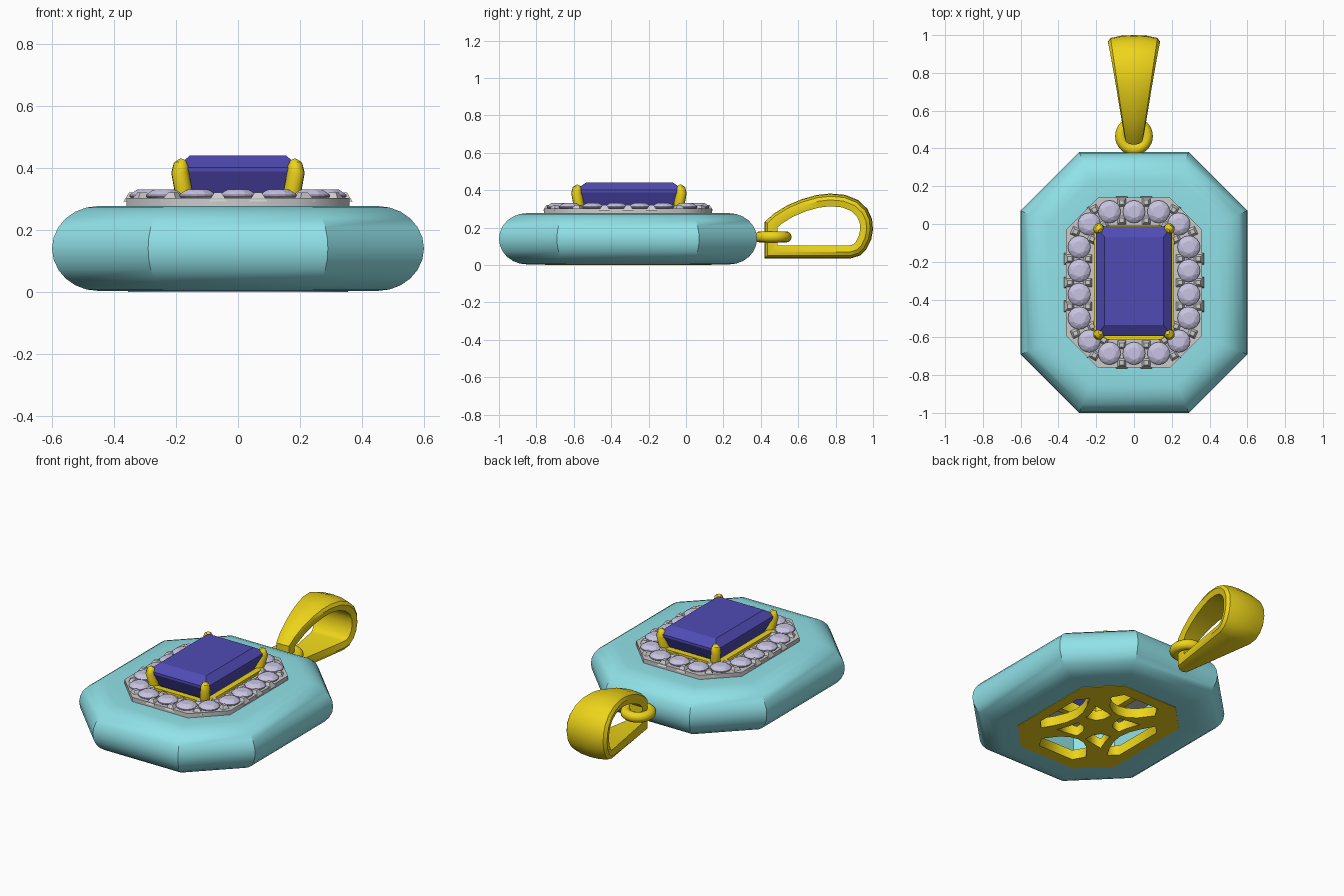
import bpy, bmesh, math
from mathutils import Vector, Matrix

if "Cube" in bpy.data.objects:
    bpy.data.objects.remove(bpy.data.objects["Cube"])

CY = -0.31  # centre of the pendant in y


def mat(name, rgb):
    m = bpy.data.materials.new(name)
    m.diffuse_color = (*rgb, 1)
    m.use_nodes = True
    m.node_tree.nodes["Principled BSDF"].inputs["Base Color"].default_value = m.diffuse_color
    return m


GOLD = mat("gold", (0.85, 0.66, 0.01))
CYAN = mat("turquoise", (0.28, 0.76, 0.81))
BLUE = mat("blue_stone", (0.08, 0.07, 0.46))
PALE = mat("pale_stone", (0.58, 0.55, 0.76))


def add(name, mesh, material=None, loc=(0, 0, 0), smooth=None):
    ob = bpy.data.objects.new(name, mesh)
    bpy.context.collection.objects.link(ob)
    ob.location = loc
    if material and not mesh.materials:
        mesh.materials.append(material)
    if smooth:
        bpy.ops.object.select_all(action='DESELECT')
        ob.select_set(True)
        bpy.context.view_layer.objects.active = ob
        bpy.ops.object.shade_smooth_by_angle(angle=math.radians(smooth))
    return ob


def from_bm(name, bm):
    bmesh.ops.recalc_face_normals(bm, faces=bm.faces)
    me = bpy.data.meshes.new(name)
    bm.to_mesh(me)
    bm.free()
    return me


def loft(name, loops, wrap):
    """Skin equal-sized closed loops; wrap joins last to first, else cap ends."""
    bm = bmesh.new()
    rows = [[bm.verts.new(p) for p in lp] for lp in loops]
    n = len(rows[0])
    for i in range(len(rows) if wrap else len(rows) - 1):
        a, b = rows[i], rows[(i + 1) % len(rows)]
        for j in range(n):
            k = (j + 1) % n
            bm.faces.new((a[j], a[k], b[k], b[j]))
    if not wrap:
        bm.faces.new(rows[0])
        bm.faces.new(rows[-1])
    return from_bm(name, bm)


def octagon(d):
    """Body outline moved inward by d."""
    hx, hy, c = 0.6 - d, 0.69 - d, 0.31 - d * (2 - math.sqrt(2))
    q = [(hx, hy - c), (hx - c, hy)]
    return (q + [(-x, y) for x, y in q[::-1]] + [(-x, -y) for x, y in q]
            + [(x, -y) for x, y in q[::-1]])


def rect(hx, hy):
    return [(hx, hy), (-hx, hy), (-hx, -hy), (hx, -hy)]


def curve_mesh(name, curve):
    tmp = bpy.data.objects.new(name, curve)
    bpy.context.collection.objects.link(tmp)
    dg = bpy.context.evaluated_depsgraph_get()
    me = bpy.data.meshes.new_from_object(tmp.evaluated_get(dg))
    bpy.data.objects.remove(tmp)
    return me


def plate(name, outlines, z0, z1, material):
    """Flat slab: first outline is the edge, the rest are holes."""
    cu = bpy.data.curves.new(name, 'CURVE')
    cu.dimensions, cu.fill_mode, cu.extrude = '2D', 'BOTH', (z1 - z0) / 2
    for pts in outlines:
        s = cu.splines.new('POLY')
        s.points.add(len(pts) - 1)
        for p, (x, y) in zip(s.points, pts):
            p.co = (x, y, 0, 1)
        s.use_cyclic_u = True
    return add(name, curve_mesh(name, cu), material, (0, CY, (z0 + z1) / 2))


# Rounded octagonal body with an open bore
angles = [math.radians(-90 + 15 * i) for i in range(13)]
prof = [(0.15 - 0.15 * math.cos(a), 0.14 + 0.137 * math.sin(a)) for a in angles]
prof += [(0.25, 0.277), (0.25, 0.003)]
add("body", loft("body", [[(x, y + CY, z) for x, y in octagon(d)] for d, z in prof], True),
    CYAN, smooth=30)

# Pierced gold back plate
end_hole = [(-.12, .37), (.12, .37), (.16, .3), (.1, .22), (.05, .185), (0, .175),
            (-.05, .185), (-.1, .22), (-.16, .3)]
side_hole = [(.29, .16), (.24, .21), (.2, .14), (.17, .07), (.16, 0),
             (.17, -.07), (.2, -.14), (.24, -.21), (.29, -.16)]
small_hole = [(.03, .15), (.035, .09), (.06, .05), (.12, .035), (.13, .09), (.16, .17), (.09, .16)]
holes = [end_hole, [(x, -y) for x, y in end_hole],
         side_hole, [(-x, y) for x, y in side_hole]]
holes += [[(sx * x, sy * y) for x, y in small_hole] for sx in (1, -1) for sy in (1, -1)]
plate("back_plate", [octagon(0.245)] + holes, 0.0, 0.06, GOLD)

# Halo base plate
plate("halo_plate", [octagon(0.24), rect(0.205, 0.295)], 0.265, 0.303, None)

# Halo stones: straight runs plus one at each corner
spots = [(x, s * 0.375) for x in (-.13, 0, .13) for s in (1, -1)]
spots += [(s * .29, y) for y in (-.188, -.063, .063, .188) for s in (1, -1)]
spots += [(sx * .237, sy * .31) for sx in (1, -1) for sy in (1, -1)]
spots.sort(key=lambda p: math.atan2(p[1], p[0]))
bm = bmesh.new()
for n, r, z, off in ((16, .06, 0, 0), (16, .06, .006, 0), (8, .048, .017, .5), (8, .033, .024, 0),
                     (8, .03, -.025, 0)):
    for i in range(n):
        a = 2 * math.pi * (i + off) / n
        bm.verts.new((r * math.cos(a), r * math.sin(a), z))
bmesh.ops.convex_hull(bm, input=bm.verts)
gem = from_bm("halo_stone", bm)
for i, (x, y) in enumerate(spots):
    add(f"halo_stone_{i + 1}", gem, PALE, (x, y + CY, 0.307))

# Tapered grey claws between neighbouring halo stones
bm = bmesh.new()
for i, p in enumerate(spots):
    a, b = Vector(p), Vector(spots[(i + 1) % len(spots)])
    t = (b - a).normalized()
    for s in (0.05, -0.045):
        c = (a + b) / 2 + Vector((t.y, -t.x)) * s
        rot = Matrix.Rotation(math.atan2(t.y, t.x) + math.pi / 4, 4, 'Z')
        bmesh.ops.create_cone(bm, cap_ends=True, segments=4, radius1=0.042, radius2=0.016,
                              depth=0.03, matrix=Matrix.Translation((c.x, c.y + CY, 0.306)) @ rot)
add("halo_claws", from_bm("halo_claws", bm))

# Step-cut centre stone
steps = [(.03, .12, .17), (.10, .19, .23), (.158, .248, .31), (.20, .29, .388),
         (.20, .29, .402), (.155, .232, .44)]
add("centre_stone", loft("centre_stone", [[(x, y + CY + .008, z) for x, y in rect(a, b)]
                                          for a, b, z in steps], False), BLUE)

# Gold rail under the centre stone, and its four prongs
plate("setting_rail", [rect(.212, .302), rect(.175, .265)], 0.22, 0.318, GOLD)
for sx in (1, -1):
    for sy in (1, -1):
        cu = bpy.data.curves.new("prong", 'CURVE')
        cu.dimensions, cu.bevel_depth, cu.bevel_resolution = '3D', 0.029, 3
        cu.use_fill_caps = True
        path = [(.155, .25, .18, 1), (.175, .268, .32, 1), (.187, .28, .385, 1),
                (.184, .277, .41, .85), (.178, .27, .424, .4)]
        s = cu.splines.new('POLY')
        s.points.add(len(path) - 1)
        for p, (x, y, z, r) in zip(s.points, path):
            p.co, p.radius = (sx * x, sy * y, z, 1), r
        add("prong", curve_mesh("prong", cu), GOLD, (0, CY + .005, 0), 40)

# Jump ring
ring = []
for i in range(32):
    a = 2 * math.pi * i / 32
    ring.append([((.07 + .03 * math.cos(b)) * math.cos(a), .465 + (.07 + .03 * math.cos(b)) * math.sin(a),
                  .15 + .03 * math.sin(b)) for b in [2 * math.pi * j / 12 for j in range(12)]])
add("jump_ring", loft("jump_ring", ring, True), GOLD, smooth=40)

# Flared bail: closed side outline swept with a domed strip
side = [(.42, .035), (.42, .23), (.47, .275), (.54, .318), (.62, .352), (.7, .374), (.77, .382),
        (.85, .375), (.92, .347), (.97, .3), (.995, .245), (1.0, .19), (.99, .135), (.965, .085),
        (.93, .05), (.88, .035)]
rows = []
for i, p in enumerate(side):
    p, q, r = Vector(p), Vector(side[i - 1]), Vector(side[(i + 1) % len(side)])
    n1, n2 = [Vector((v.y, -v.x)).normalized() for v in (p - q, r - p)]
    inward = (n1 + n2) / (1 + n1.dot(n2)) * 0.068
    w = 0.048 + 0.09 * (p.x - 0.42) / 0.58
    row = []
    for fx, depth in ((-.92, 1), (-1, .5), (-.9, .22), (-.5, .05), (0, 0),
                      (.5, .05), (.9, .22), (1, .5), (.92, 1)):
        c = p + inward * depth
        row.append((fx * w, c.x, c.y))
    rows.append(row)
add("bail", loft("bail", rows, True), GOLD, smooth=35)
